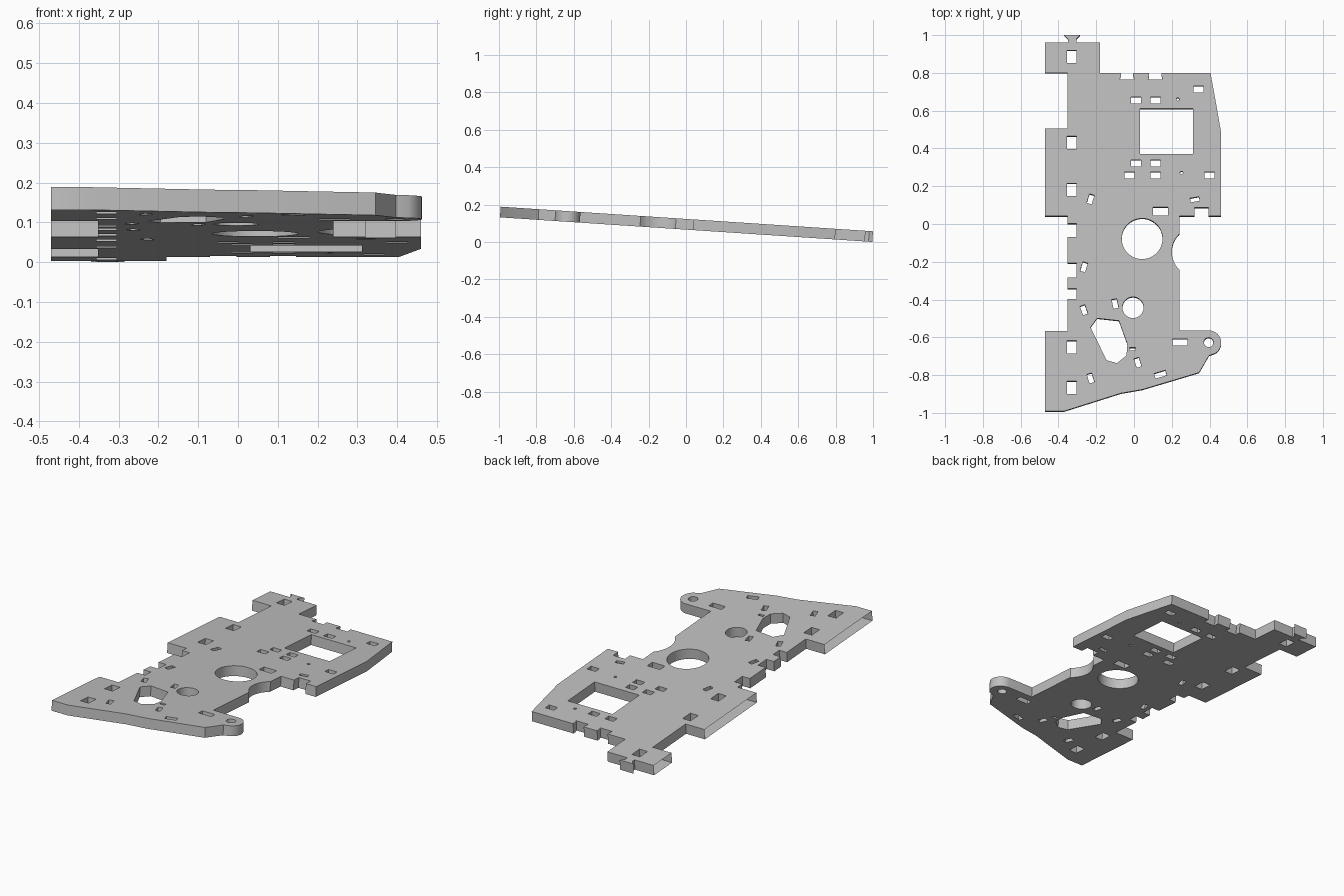
import bpy
import bmesh
from math import sin, cos, pi, radians, atan
from mathutils import Matrix

THICK = 0.057
SLOPE = 0.066

default_cube = bpy.data.objects.get("Cube")
if default_cube:
    bpy.data.objects.remove(default_cube, do_unlink=True)


def make_material(name, color):
    material = bpy.data.materials.new(name)
    material.use_nodes = True
    material.diffuse_color = color
    material.node_tree.nodes["Principled BSDF"].inputs["Base Color"].default_value = color
    return material


def add_prism(bm, points, height):
    """Extrude a flat polygon into a closed prism centred on z = 0."""
    base = bm.faces.new([bm.verts.new((x, y, -height / 2)) for x, y in points])
    extruded = bmesh.ops.extrude_face_region(bm, geom=[base])["geom"]
    top = [item for item in extruded if isinstance(item, bmesh.types.BMVert)]
    bmesh.ops.translate(bm, verts=top, vec=(0, 0, height))


def arc(x, y, radius, start=0, end=360, steps=48):
    span = radians(end - start)
    count = steps if end - start >= 360 else steps + 1
    return [(x + radius * cos(radians(start) + span * i / steps),
             y + radius * sin(radians(start) + span * i / steps)) for i in range(count)]


def rectangle(x, y, width, depth, turn=0):
    rotation = Matrix.Rotation(radians(turn), 2)
    corners = [(-1, -1), (1, -1), (1, 1), (-1, 1)]
    result = []
    for sx, sy in corners:
        px = sx * width / 2
        py = sy * depth / 2
        result.append((x + rotation[0][0] * px + rotation[0][1] * py,
                       y + rotation[1][0] * px + rotation[1][1] * py))
    return result


def make_object(name, polygons, height):
    bm = bmesh.new()
    for points in polygons:
        add_prism(bm, points, height)
    bmesh.ops.recalc_face_normals(bm, faces=bm.faces[:])
    mesh = bpy.data.meshes.new(name)
    bm.to_mesh(mesh)
    bm.free()
    obj = bpy.data.objects.new(name, mesh)
    bpy.context.collection.objects.link(obj)
    return obj


# Plate outline, running from the back tab clockwise
LEFT_OUT, LEFT_IN, LEFT_SLOT = -.47, -.352, -.305
outline = [(LEFT_OUT, .96), (-.35, .96), (-.35, .98), (-.37, 1), (-.285, 1),
           (LEFT_SLOT, .98), (LEFT_SLOT, .96), (-.18, .96), (-.18, .8),
           (.405, .8), (.433, .645), (.46, .49), (.46, .04), (.24, .04), (.24, -.567)]
outline += reversed(arc(.397, -.632, .065, -60, 90, 14))
outline += [(.397, -.7), (.345, -.79), (.045, -.88), (-.07, -.9), (-.37, -.995),
            (LEFT_OUT, -.995), (LEFT_OUT, -.57), (LEFT_IN, -.57), (LEFT_IN, .04),
            (LEFT_OUT, .04), (LEFT_OUT, .505), (LEFT_IN, .505), (LEFT_IN, .8), (LEFT_OUT, .8)]

cuts = []

# Edge notches on the -x side, the +x side and the back
for low, high in ((-.4, -.345), (-.285, -.21), (-.07, 0)):
    cuts.append(rectangle(LEFT_SLOT - .05, (low + high) / 2, .1, high - low))
cuts.append(rectangle(.358, .04, .075, .09))
cuts.append(arc(.333, -.15, .133))
for x in (-.037, .113):
    cuts.append([(x - .038, .765), (x + .038, .765), (x + .033, .785),
                 (x + .033, .85), (x - .033, .85), (x - .033, .785)])

# Column of large slots and the big window
for y in (.885, .43, .18, -.655, -.87):
    cuts.append(rectangle(-.33, y, .05, .068))
cuts.append(rectangle(.172, .49, .28, .24))

# Small straight slots
for x, y in ((.01, .655), (.115, .655), (.342, .713), (.01, .32), (.115, .32),
             (-.025, .257), (.115, .257), (.4, .257)):
    cuts.append(rectangle(x, y, .053, .035))
cuts.append(rectangle(.14, .065, .08, .045))
cuts.append(rectangle(.243, -.629, .078, .036))
cuts.append(rectangle(-.007, -.665, .032, .015))

# Small angled slots
for x, y, turn in ((-.23, .13, -17), (-.265, -.23, -17), (-.265, -.458, 20),
                   (-.1, -.425, 12), (.02, -.737, 18), (-.23, -.82, 17)):
    cuts.append(rectangle(x, y, .027, .05, turn))
cuts.append(rectangle(.14, -.8, .062, .028, 17))
cuts.append(rectangle(.322, .128, .048, .022, 10))

# Round holes and the irregular opening
for x, y, radius in ((.043, -.08, .108), (-.005, -.445, .056), (.395, -.63, .025),
                     (.232, .66, .008), (.252, .27, .008)):
    cuts.append(arc(x, y, radius))
cuts.append([(-.195, -.502), (-.08, -.515), (-.035, -.64), (-.04, -.7),
             (-.09, -.74), (-.145, -.725), (-.23, -.55)])

plate = make_object("mounting_plate", [outline], THICK)
cutter = make_object("plate_cutter", cuts, THICK * 3)
cutter.hide_render = True

# Cut every opening through the plate
modifier = plate.modifiers.new("Openings", "BOOLEAN")
modifier.operation = "DIFFERENCE"
modifier.solver = "EXACT"
modifier.object = cutter
bpy.context.view_layer.objects.active = plate
plate.select_set(True)
cutter.select_set(False)
bpy.ops.object.modifier_apply(modifier=modifier.name)
bpy.data.objects.remove(cutter, do_unlink=True)

# Leave the outermost -x edges of the plate open, then tilt it
bm = bmesh.new()
bm.from_mesh(plate.data)
open_edges = [f for f in bm.faces
              if f.normal.x < -.9 and f.calc_center_median().x < LEFT_OUT + .01]
bmesh.ops.delete(bm, geom=open_edges, context="FACES_ONLY")
tilt = Matrix.Translation((0, 0, THICK / 2 + SLOPE)) @ Matrix.Rotation(-atan(SLOPE), 4, "X")
bmesh.ops.transform(bm, matrix=tilt, verts=bm.verts[:])
bm.to_mesh(plate.data)
bm.free()

plate.data.materials.clear()
plate.data.materials.append(make_material("light grey", (.53, .53, .53, 1)))
bpy.ops.object.shade_smooth_by_angle(angle=radians(25))
